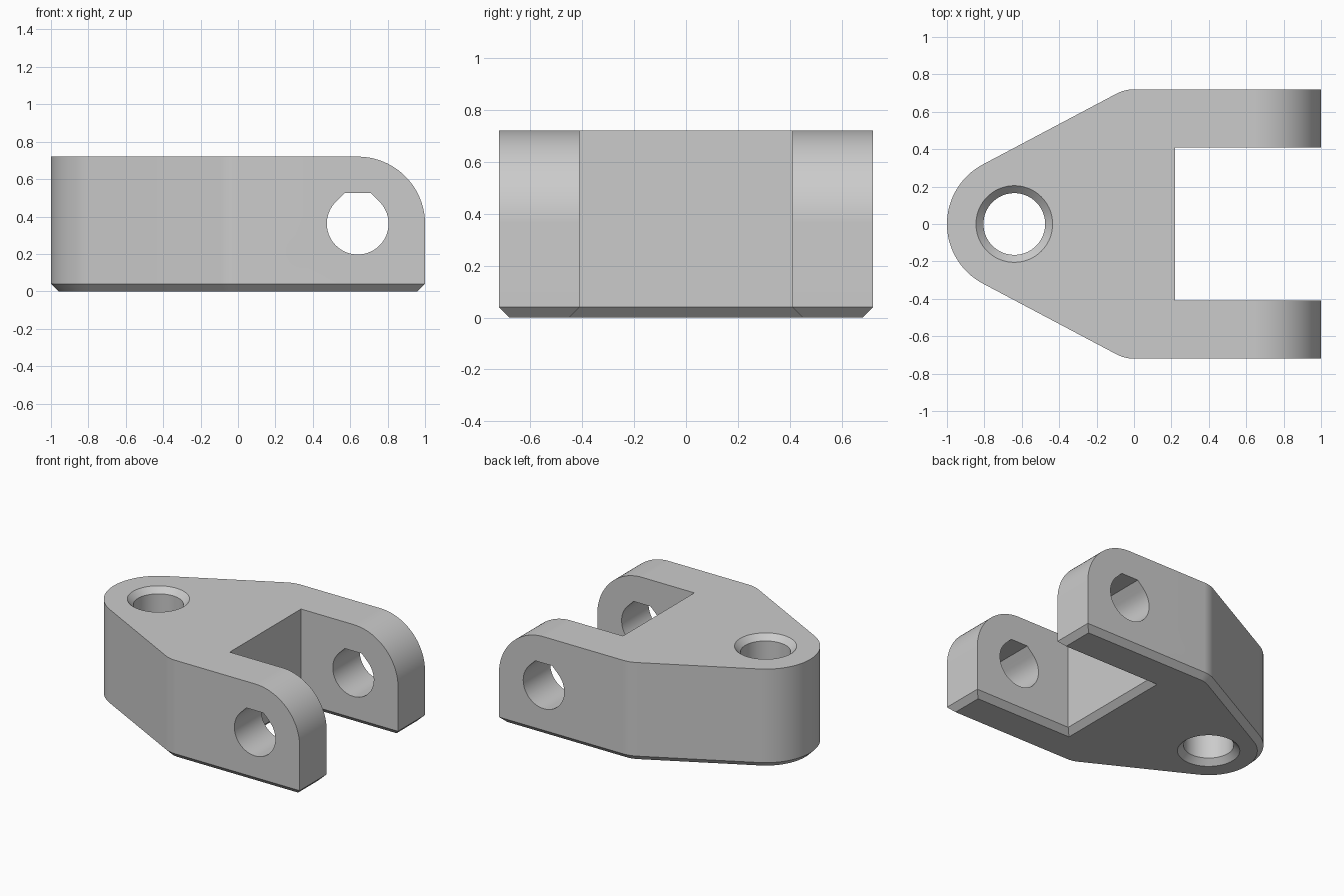
import bpy, bmesh, math
from mathutils import Vector

if "Cube" in bpy.data.objects:
    bpy.data.objects.remove(bpy.data.objects["Cube"])

H, CH = 0.72, 0.04          # body height, edge chamfer
HOLE = 0.165                # pin and pivot hole radius
PX, PZ = 0.64, 0.362        # hole centre distance and height


def arc(cx, cy, r, a0, a1, n):
    return [(cx + r * math.cos(math.radians(a0 + (a1 - a0) * i / n)),
             cy + r * math.sin(math.radians(a0 + (a1 - a0) * i / n))) for i in range(n + 1)]


def inset(pts, d):
    """Offset a counter-clockwise outline inwards by d."""
    out = []
    for i, p in enumerate(pts):
        p, a, b = Vector(p), Vector(pts[i - 1]), Vector(pts[(i + 1) % len(pts)])
        u, v = (p - a).normalized(), (b - p).normalized()
        n1, n2 = Vector((-u.y, u.x)), Vector((-v.y, v.x))
        out.append(tuple(p + (n1 + n2) * d / (1 + n1.dot(n2))))
    return out


def loft(name, rings):
    """Solid through matching rings of 3D points."""
    bm = bmesh.new()
    vs = [[bm.verts.new(p) for p in ring] for ring in rings]
    n = len(vs[0])
    for lo, hi in zip(vs, vs[1:]):
        for i in range(n):
            j = (i + 1) % n
            bm.faces.new((lo[i], lo[j], hi[j], hi[i]))
    bm.faces.new(vs[0][::-1])
    bm.faces.new(vs[-1])
    bmesh.ops.recalc_face_normals(bm, faces=bm.faces)
    me = bpy.data.meshes.new(name)
    bm.to_mesh(me)
    bm.free()
    ob = bpy.data.objects.new(name, me)
    bpy.context.collection.objects.link(ob)
    return ob


def flat(pts, z):
    return [(x, y, z) for x, y in pts]


def across(pts, y):
    return [(x, y, z) for x, z in pts]


# Plan outline: two arms, slot, tapered shoulders and round nose
half = arc(0, 0.52, 0.2, 90, 118, 10)
nose = arc(-PX, 0, 0.36, 118, 242, 44)
lower = [(x, -y) for x, y in reversed(half)]
plan = [(1, 0.41), (1, 0.72)] + half + nose + lower + [(1, -0.72), (1, -0.41), (0.22, -0.41), (0.22, 0.41)]
body = loft("clevis_bracket", [flat(inset(plan, CH), 0), flat(plan, CH), flat(plan, H)])

# Side profile that rounds the arm ends
side = [(-1.2, -0.2), (1.2, -0.2), (1.2, 0.36)]
side = [(-1.2, -0.2), (1.0001, -0.2)] + arc(PX, 0.36, 0.3601, 0, 90, 36) + [(-1.2, 0.7201)]
rounder = loft("arm_end_rounder", [across(side, -1), across(side, 1)])

# Pin hole through both arms with a flat-topped teardrop shape
w = HOLE * (math.sqrt(2) - 1)
tear = arc(PX, PZ, HOLE, 135, 405, 54) + [(PX + w, PZ + HOLE), (PX - w, PZ + HOLE)]
pin = loft("pin_hole_cutter", [across(tear, -1), across(tear, 1)])

# Vertical pivot hole, countersunk at both ends
levels = [(-0.02, HOLE + CH + 0.02), (CH, HOLE), (H - CH, HOLE), (H + 0.02, HOLE + CH + 0.02)]
pivot = loft("pivot_hole_cutter", [flat(arc(-PX, 0, r, 0, 355, 71), z) for z, r in levels])

# Cut the body and bake the result
cutters = [(rounder, 'INTERSECT'), (pin, 'DIFFERENCE'), (pivot, 'DIFFERENCE')]
for cutter, op in cutters:
    m = body.modifiers.new(cutter.name, 'BOOLEAN')
    m.object, m.operation, m.solver = cutter, op, 'EXACT'
bpy.context.view_layer.update()
baked = bpy.data.meshes.new_from_object(body.evaluated_get(bpy.context.evaluated_depsgraph_get()))
body.modifiers.clear()
body.data = baked
for cutter, _ in cutters:
    bpy.data.objects.remove(cutter)

# One grey for the whole part
grey = bpy.data.materials.new("grey")
grey.diffuse_color = (0.6, 0.6, 0.6, 1)
grey.use_nodes = True
grey.node_tree.nodes["Principled BSDF"].inputs["Base Color"].default_value = grey.diffuse_color
body.data.materials.clear()
body.data.materials.append(grey)

bpy.context.view_layer.objects.active = body
body.select_set(True)
bpy.ops.object.shade_smooth_by_angle(angle=math.radians(25))
